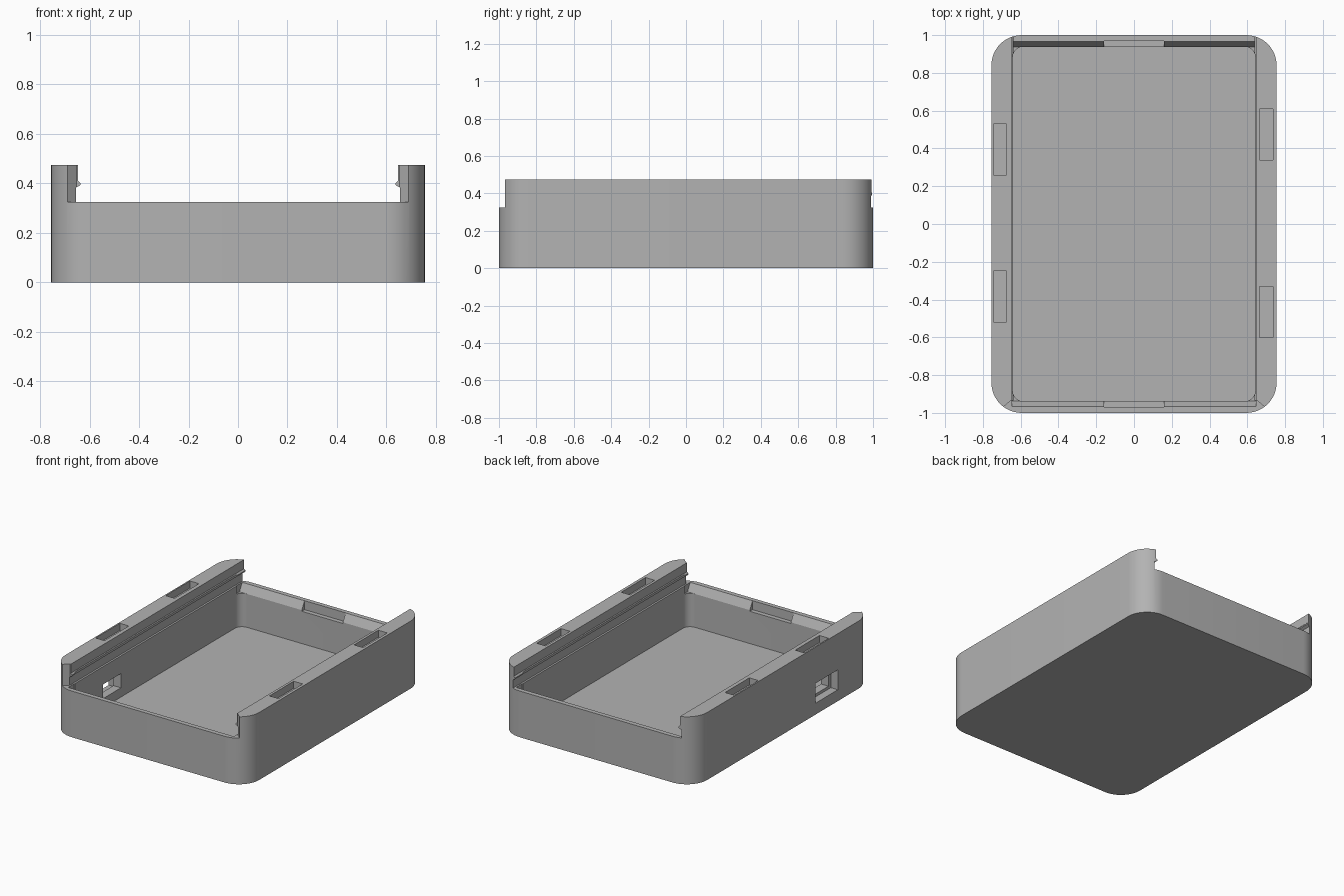
import bpy
import bmesh
from math import radians, sin, cos, pi
from mathutils import Vector

cube = bpy.data.objects.get("Cube")
if cube:
    bpy.data.objects.remove(cube, do_unlink=True)

grey = bpy.data.materials.new("plain grey")
grey.use_nodes = True
grey.diffuse_color = (0.45, 0.45, 0.45, 1)
grey.node_tree.nodes["Principled BSDF"].inputs["Base Color"].default_value = (0.45, 0.45, 0.45, 1)


def prism(name, points, axis, lo, hi):
    """Extrude a 2D outline along an axis; the outline uses the other two axes in order."""
    def place(p, t):
        c = list(p)
        c.insert("xyz".index(axis), t)
        return Vector(c)
    bm = bmesh.new()
    face = bm.faces.new([bm.verts.new(place(p, lo)) for p in points])
    ext = bmesh.ops.extrude_face_region(bm, geom=[face])
    move = place((0, 0), hi - lo)
    bmesh.ops.translate(bm, vec=move, verts=[v for v in ext["geom"] if isinstance(v, bmesh.types.BMVert)])
    bmesh.ops.recalc_face_normals(bm, faces=bm.faces)
    mesh = bpy.data.meshes.new(name)
    bm.to_mesh(mesh)
    bm.free()
    mesh.materials.append(grey)
    obj = bpy.data.objects.new(name, mesh)
    bpy.context.collection.objects.link(obj)
    return obj


def rounded(w, h, r, steps=12):
    """Rounded rectangle with half sizes w and h."""
    pts = []
    for i, (sx, sy) in enumerate([(1, 1), (-1, 1), (-1, -1), (1, -1)]):
        for k in range(steps + 1):
            a = (i + k / steps) * pi / 2
            pts.append((sx * (w - r) + r * cos(a), sy * (h - r) + r * sin(a)))
    return pts


def rect(x0, x1, y0, y1):
    return [(x0, y0), (x1, y0), (x1, y1), (x0, y1)]


def mirrored(half):
    """Complete a right-hand outline with its left-hand mirror."""
    return half + [(-x, y) for x, y in reversed(half)]


def cut(body, cutter):
    mod = body.modifiers.new("cut", "BOOLEAN")
    mod.operation = "DIFFERENCE"
    mod.solver = "EXACT"
    mod.object = cutter
    bpy.context.view_layer.objects.active = body
    bpy.ops.object.modifier_apply(modifier=mod.name)
    bpy.data.objects.remove(cutter, do_unlink=True)


# Outer shell and main cavity
tray = prism("tray_body", rounded(0.755, 1.0, 0.16), "z", 0, 0.475)
cut(tray, prism("cavity", rounded(0.642, 0.938, 0.055), "z", 0.035, 0.6))

# Lid channel between the rails, with a retaining ridge on each side
channel = mirrored([(0.655, 0.325), (0.655, 0.383), (0.637, 0.393), (0.637, 0.402),
                    (0.647, 0.412), (0.647, 0.6)])
cut(tray, prism("lid_channel", channel, "y", -0.95, 1.1))

# Wider front opening that tapers into the channel
opening = mirrored([(0.69, -1.1), (0.69, -0.967), (0.652, -0.935)])
cut(tray, prism("front_opening", opening, "z", 0.325, 0.6))

# Chamfers and finger notches inside the end walls
for s in (-1, 1):
    bevel = [(s * 0.9, 0.27), (s * 0.938, 0.27), (s * 0.968, 0.326), (s * 0.968, 0.34), (s * 0.9, 0.34)]
    cut(tray, prism("end_chamfer", bevel, "x", -0.645, 0.645))
    lo, hi = sorted((s * 0.9, s * 0.969))
    cut(tray, prism("finger_notch", rect(-0.16, 0.16, lo, hi), "z", 0.262, 0.34))

# Pockets in the rail tops
for x, ys in ((-0.71, (-0.385, 0.395)), (0.70, (-0.465, 0.475))):
    for y in ys:
        cut(tray, prism("rail_pocket", rect(x - 0.035, x + 0.035, y - 0.135, y + 0.135), "z", 0.425, 0.6))

# Cable port: outer recess and through hole
cut(tray, prism("port_recess", rect(-0.61, -0.36, 0.08, 0.22), "x", -0.9, -0.70))
cut(tray, prism("port_hole", rect(-0.585, -0.385, 0.10, 0.20), "x", -0.9, -0.6))

bpy.ops.object.select_all(action="DESELECT")
tray.select_set(True)
bpy.context.view_layer.objects.active = tray
bpy.ops.object.shade_smooth_by_angle(angle=radians(25))
